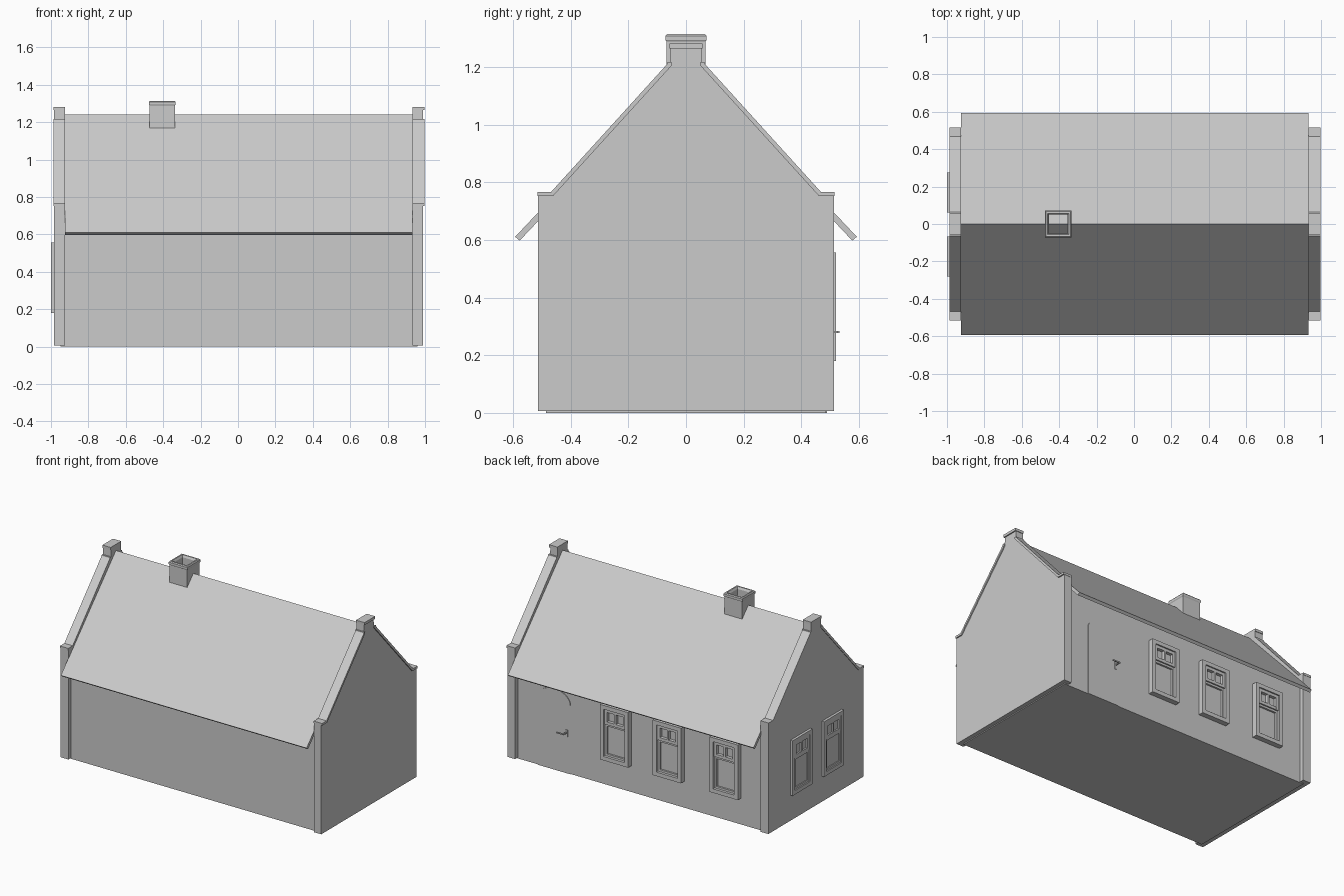
import bpy, bmesh, math
from mathutils import Matrix, Vector

if "Cube" in bpy.data.objects:
    bpy.data.objects.remove(bpy.data.objects["Cube"])


def finish(name, bm):
    bmesh.ops.recalc_face_normals(bm, faces=bm.faces[:])
    me = bpy.data.meshes.new(name)
    bm.to_mesh(me)
    bm.free()
    ob = bpy.data.objects.new(name, me)
    bpy.context.collection.objects.link(ob)
    return ob


def add_box(bm, lo, hi, m=Matrix()):
    lo, hi = Vector(lo), Vector(hi)
    t = Matrix.Translation((lo + hi) / 2) @ Matrix.Diagonal((*(hi - lo), 1))
    bmesh.ops.create_cube(bm, size=1, matrix=m @ t)


def box(name, lo, hi):
    bm = bmesh.new()
    add_box(bm, lo, hi)
    return finish(name, bm)


def prism(name, pts, a, b, axis='x'):
    """Extrude a 2D profile: (y, z) along x, or (x, z) along y."""
    bm = bmesh.new()
    at = (lambda p: (a, *p)) if axis == 'x' else (lambda p: (p[0], a, p[1]))
    f = bm.faces.new([bm.verts.new(at(p)) for p in pts])
    ext = bmesh.ops.extrude_face_region(bm, geom=[f])
    d = (b - a, 0, 0) if axis == 'x' else (0, b - a, 0)
    bmesh.ops.translate(bm, vec=d, verts=[v for v in ext['geom'] if isinstance(v, bmesh.types.BMVert)])
    return finish(name, bm)


def mirrored(half):
    return half + [(-y, z) for y, z in reversed(half) if y]


def ring(bm, u0, u1, z0, z1, w, d0, d1, m):
    """Rectangular frame of bar width w between depths d0 and d1."""
    add_box(bm, (u0, d0, z0), (u0 + w, d1, z1), m)
    add_box(bm, (u1 - w, d0, z0), (u1, d1, z1), m)
    add_box(bm, (u0 + w, d0, z0), (u1 - w, d1, z0 + w), m)
    add_box(bm, (u0 + w, d0, z1 - w), (u1 - w, d1, z1), m)


def window(name, m, depth):
    """Local x across, y outwards from the wall face, z up."""
    bm = bmesh.new()
    d = depth
    ring(bm, -.107, .107, .18, .557, .027, -.01, d, m)
    # glass, lower sash, upper sash with mullion
    add_box(bm, (-.08, -.01, .207), (.08, d * .15, .53), m)
    ring(bm, -.08, .08, .207, .425, .014, 0, d * .5, m)
    ring(bm, -.08, .08, .425, .53, .02, 0, d * .75, m)
    add_box(bm, (-.007, 0, .445), (.007, d * .75, .51), m)
    return finish(name, bm)


WALL = .485

# long walls and roof
box("house_walls", (-.95, -WALL, 0), (.96, WALL, .69))
prism("roof", mirrored([(.577, .598), (.593, .611), (0, 1.24)]) + [(-.0, 1.208)],
      -.926, .934)

# gable walls with coping, shoulders and top caps
gable = mirrored([(.514, .006), (.514, .752), (.466, .752), (.055, 1.205), (.053, 1.266)])
for side, x0, x1 in (("left", -.983, -.924), ("right", .934, .99)):
    prism(side + "_gable", gable, x0, x1)
    o0, o1 = (x0 - .004, x1) if side == "left" else (x0, x1 + .008)
    for s, end in ((-1, "front"), (1, "back")):
        cope = [(.516, .752), (.516, .767), (.468, .767), (.065, 1.211),
                (.064, 1.218), (.05, 1.218), (.05, 1.205), (.462, .752)]
        prism(f"{side}_{end}_coping", [(s * y, z) for y, z in cope], o0, o1)
    box(side + "_gable_cap", (o0, -.057, 1.264), (o1, .057, 1.282))

# hollow chimney straddling the ridge
cx = -.405
bm = bmesh.new()
loops = []
for r, z in ((.05, 1.17), (.05, 1.3), (.057, 1.314), (.066, 1.314),
             (.071, 1.308), (.071, 1.294), (.067, 1.288), (.067, 1.16)):
    loops.append([bm.verts.new((cx + r * a, r * b, z)) for a, b in ((-1, -1), (1, -1), (1, 1), (-1, 1))])
for i, lo in enumerate(loops):
    hi = loops[(i + 1) % len(loops)]
    for k in range(4):
        bm.faces.new((lo[k], lo[(k + 1) % 4], hi[(k + 1) % 4], hi[k]))
finish("chimney", bm)

# windows: three on the back wall, two on the left gable
for i, x in enumerate((.18, -.22, -.65)):
    window(f"back_window_{i + 1}", Matrix.Translation((x, WALL, 0)), .036)
for i, y in enumerate((.168, -.173)):
    window(f"side_window_{i + 1}", Matrix.Translation((-.983, y, 0)) @ Matrix.Rotation(math.pi / 2, 4, 'Z'), .017)

# arched door
dx, half = .655, .122
arch = [(dx + half * math.cos(math.pi * i / 16), .47 + .085 * math.sin(math.pi * i / 16)) for i in range(17)]
prism("door", [(dx - half, 0), (dx + half, 0)] + arch, WALL - .02, WALL + .005, 'y')

# door handle: plate, stem and lever
bm = bmesh.new()
add_box(bm, (.552, WALL, .25), (.566, WALL + .009, .298))
add_box(bm, (.555, WALL, .277), (.563, .532, .285))
add_box(bm, (.555, .524, .277), (.61, .532, .285))
finish("door_handle", bm)
